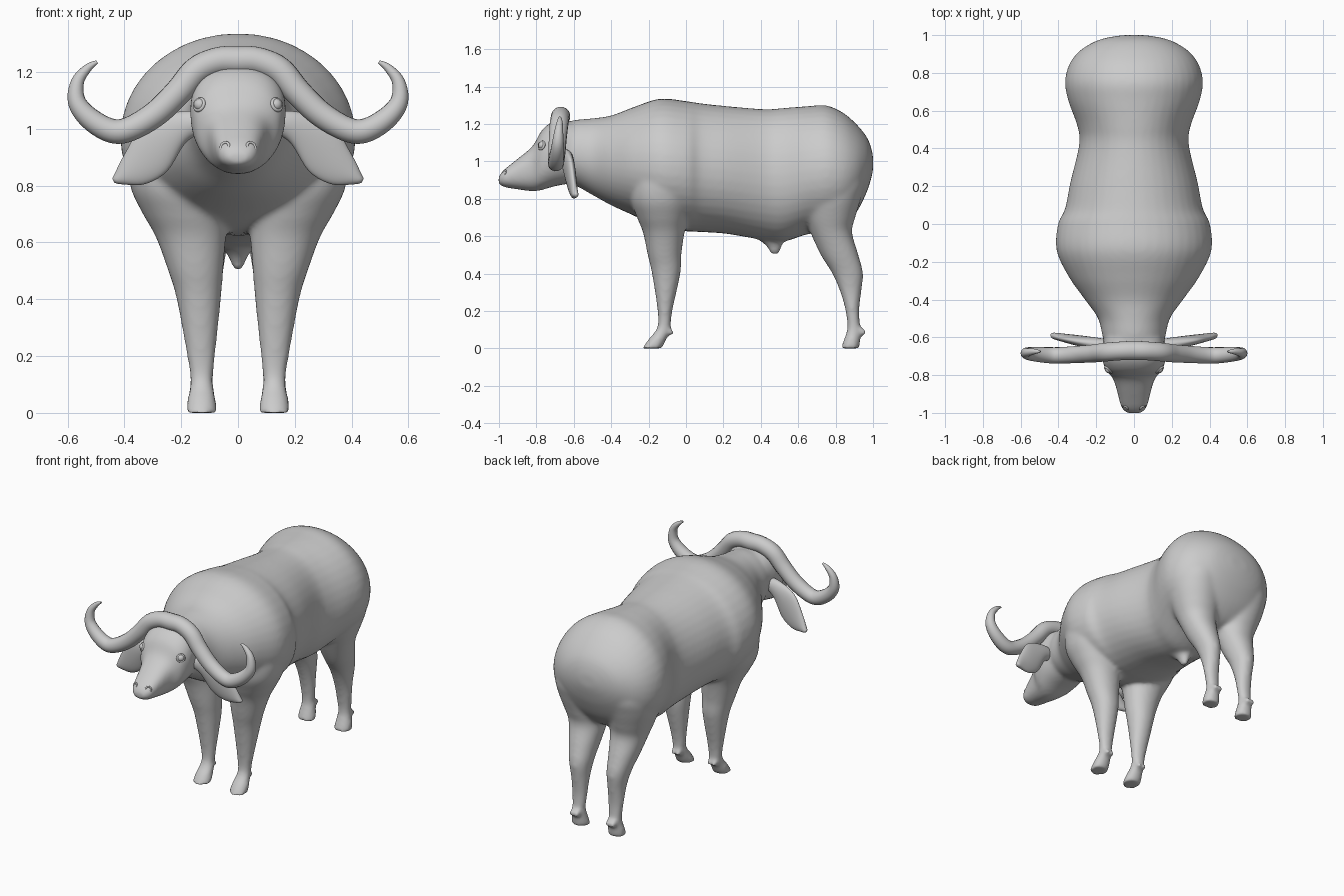
import bpy, bmesh, math
from mathutils import Vector


def spline(rows, sub):
    # Catmull-Rom interpolation of rows of numbers
    out, n = [], len(rows)
    for i in range(n - 1):
        a, b, c, d = (rows[max(0, min(n - 1, i + k))] for k in (-1, 0, 1, 2))
        for s in range(sub):
            t = s / sub
            out.append([0.5 * (2 * q + (r - p) * t + (2 * p - 5 * q + 4 * r - w) * t * t
                               + (3 * q - p - 3 * r + w) * t ** 3)
                        for p, q, r, w in zip(a, b, c, d)])
    out.append(list(rows[-1]))
    return out


def loft(name, rings, power=2.0, taper=0.0, sides=40, sub=5):
    # rings: (centre, half axis u, half axis v), joined into a closed skin
    bm = bmesh.new()
    flat = [list(c) + list(u) + list(v) for c, u, v in rings]
    loops = []
    for r in spline(flat, sub):
        c, u, v = Vector(r[:3]), Vector(r[3:6]), Vector(r[6:])
        loop = []
        for k in range(sides):
            a = 2 * math.pi * k / sides
            x, y = (math.copysign(abs(f) ** (2 / power), f) for f in (math.cos(a), math.sin(a)))
            loop.append(bm.verts.new(c + u * x * (1 + taper * y) + v * y))
        loops.append(loop)
    for p, q in zip(loops, loops[1:]):
        for k in range(sides):
            j = (k + 1) % sides
            bm.faces.new((p[k], p[j], q[j], q[k]))
    bm.faces.new(loops[0])
    bm.faces.new(loops[-1])
    bmesh.ops.recalc_face_normals(bm, faces=bm.faces)
    me = bpy.data.meshes.new(name)
    bm.to_mesh(me)
    bm.free()
    me.shade_smooth()
    ob = bpy.data.objects.new(name, me)
    bpy.context.collection.objects.link(ob)
    return ob


def along_y(name, rows, power, taper=0.0):
    # rows: y, top z, bottom z, half width
    return loft(name, [((0, y, (t + b) / 2), (w, 0, 0), (0, 0, (t - b) / 2))
                       for y, t, b, w in rows], power, taper)


def leg(name, rows, s):
    # rows: z, inner x, outer x, front y, back y
    return loft(name, [((s * (i + o) / 2, (f + b) / 2, z), ((o - i) / 2, 0, 0), (0, (b - f) / 2, 0))
                       for z, i, o, f, b in rows], 2.1)


def ball(name, loc, scale):
    bpy.ops.mesh.primitive_uv_sphere_add(segments=20, ring_count=12, location=loc)
    ob = bpy.context.object
    ob.name, ob.scale = name, scale
    bpy.ops.object.shade_smooth()
    return ob


# torso with neck, slightly narrower along the spine
parts = [along_y("body", [
    (-0.70, 1.19, 0.91, 0.13), (-0.60, 1.22, 0.875, 0.165), (-0.50, 1.23, 0.82, 0.19),
    (-0.40, 1.245, 0.765, 0.26), (-0.28, 1.29, 0.71, 0.345), (-0.14, 1.335, 0.645, 0.41),
    (0.0, 1.322, 0.626, 0.402), (0.08, 1.31, 0.622, 0.365), (0.22, 1.295, 0.612, 0.337),
    (0.42, 1.279, 0.578, 0.29), (0.52, 1.285, 0.57, 0.30), (0.65, 1.295, 0.61, 0.347),
    (0.75, 1.299, 0.62, 0.365), (0.84, 1.26, 0.65, 0.345), (0.91, 1.2, 0.725, 0.295),
    (0.96, 1.14, 0.82, 0.22), (0.985, 1.09, 0.89, 0.15), (1.0, 1.03, 0.95, 0.06)], 2.05, -0.04)]

# head
parts.append(along_y("head", [
    (-1.002, 0.918, 0.88, 0.035), (-0.975, 0.953, 0.863, 0.066), (-0.90, 1.014, 0.85, 0.086),
    (-0.82, 1.082, 0.84, 0.11), (-0.77, 1.167, 0.847, 0.15), (-0.70, 1.217, 0.867, 0.168),
    (-0.60, 1.21, 0.885, 0.155)], 2.4, 0.06))

# sheath under the belly
parts.append(loft("sheath", [((0, y, z), (r, 0, 0), (0, r * 1.3, 0)) for y, z, r in
                             [(0.44, 0.66, 0.10), (0.455, 0.59, 0.06), (0.47, 0.55, 0.034), (0.475, 0.505, 0.018)]]))

# legs with dewclaws
front = [(1.08, 0.14, 0.31, -0.22, 0.03), (0.93, 0.10, 0.385, -0.28, 0.045), (0.8, 0.055, 0.38, -0.295, 0.035),
         (0.7, 0.045, 0.335, -0.262, 0.01),
         (0.62, 0.043, 0.29, -0.23, -0.008), (0.5, 0.052, 0.246, -0.205, -0.025), (0.4, 0.06, 0.216, -0.182, -0.03),
         (0.2, 0.08, 0.18, -0.152, -0.073), (0.11, 0.088, 0.168, -0.155, -0.083),
         (0.05, 0.078, 0.178, -0.2, -0.105), (0.0, 0.073, 0.184, -0.235, -0.128)]
hind = [(1.05, 0.08, 0.31, 0.64, 0.92), (0.9, 0.02, 0.335, 0.60, 0.955), (0.8, 0.01, 0.325, 0.61, 0.935),
        (0.7, 0.02, 0.292, 0.635, 0.905),
        (0.62, 0.032, 0.262, 0.665, 0.888), (0.5, 0.052, 0.228, 0.72, 0.922), (0.4, 0.065, 0.2, 0.782, 0.947),
        (0.3, 0.075, 0.182, 0.825, 0.937), (0.2, 0.08, 0.176, 0.853, 0.926), (0.11, 0.088, 0.168, 0.862, 0.932),
        (0.05, 0.078, 0.178, 0.845, 0.932), (0.0, 0.073, 0.184, 0.827, 0.927)]
for s in (-1, 1):
    for name, rows, y in (("front_leg", front, -0.095), ("hind_leg", hind, 0.935)):
        parts.append(leg(name, rows, s))
        for x in (0.11, 0.146):
            claw = ball("dewclaw", (s * x, y, 0.092), (0.017, 0.036, 0.02))
            claw.rotation_euler.x = -0.5
            parts.append(claw)

# blend the main volumes into one smooth skin
bpy.ops.object.select_all(action='DESELECT')
for ob in parts:
    ob.select_set(True)
body = parts[0]
bpy.context.view_layer.objects.active = body
bpy.ops.object.join()
rm = body.modifiers.new("blend", 'REMESH')
rm.mode, rm.voxel_size, rm.use_smooth_shade = 'VOXEL', 0.011, True
sm = body.modifiers.new("soften", 'SMOOTH')
sm.factor, sm.iterations = 0.5, 14

# horns: one tapered tube across the brow
half = [(0.07, -0.672, 1.238, 0.05), (0.145, -0.678, 1.205, 0.05), (0.21, -0.685, 1.13, 0.048),
        (0.29, -0.69, 1.053, 0.046), (0.38, -0.695, 1.0, 0.044), (0.445, -0.695, 0.993, 0.043),
        (0.52, -0.69, 1.035, 0.039), (0.567, -0.685, 1.095, 0.032), (0.565, -0.68, 1.165, 0.023),
        (0.53, -0.675, 1.213, 0.015), (0.496, -0.675, 1.236, 0.006)]
path = [(-x, y, z, r) for x, y, z, r in reversed(half)] + [(0, -0.67, 1.24, 0.052)] + half
cu = bpy.data.curves.new("horns", 'CURVE')
cu.dimensions, cu.bevel_depth, cu.bevel_resolution, cu.use_fill_caps = '3D', 1.0, 6, True
sp = cu.splines.new('POLY')
pts = spline(path, 5)
sp.points.add(len(pts) - 1)
for p, (x, y, z, r) in zip(sp.points, pts):
    p.co, p.radius = (x, y, z, 1), r
sp.use_smooth = True
horns = bpy.data.objects.new("horns", cu)
bpy.context.collection.objects.link(horns)
bpy.ops.object.select_all(action='DESELECT')
horns.select_set(True)
bpy.context.view_layer.objects.active = horns
bpy.ops.object.convert(target='MESH')

# drooping ears: upper edge, lower edge
edges = [((0.12, 1.06), (0.12, 0.99)), ((0.21, 1.06), (0.185, 0.95)), ((0.33, 1.015), (0.25, 0.85)),
         ((0.40, 0.91), (0.33, 0.805)), ((0.435, 0.84), (0.41, 0.805)), ((0.443, 0.825), (0.435, 0.81))]
thick = [0.035, 0.034, 0.028, 0.022, 0.017, 0.008]
for s in (-1, 1):
    rings = []
    for (a, b), t in zip(edges, thick):
        cx, cz = (a[0] + b[0]) / 2, (a[1] + b[1]) / 2
        rings.append(((s * cx, -0.65 + 0.19 * (cx - 0.12), cz),
                      (s * (a[0] - b[0]) / 2, 0.0, (a[1] - b[1]) / 2), (0, t, 0)))
    loft("ear", rings)

    # eyes with lids, and nostril rims
    ball("eye", (s * 0.133, -0.768, 1.085), (0.022, 0.022, 0.022))
    for name, loc, R, r, yaw in (("eyelid", (s * 0.136, -0.772, 1.085), 0.02, 0.007, 0.7),
                                 ("nostril", (s * 0.046, -0.972, 0.937), 0.016, 0.005, 0.5)):
        bpy.ops.mesh.primitive_torus_add(major_radius=R, minor_radius=r, major_segments=20, minor_segments=8,
                                         location=loc, rotation=(math.pi / 2 - 0.3, 0, s * yaw))
        bpy.context.object.name = name
        bpy.ops.object.shade_smooth()
